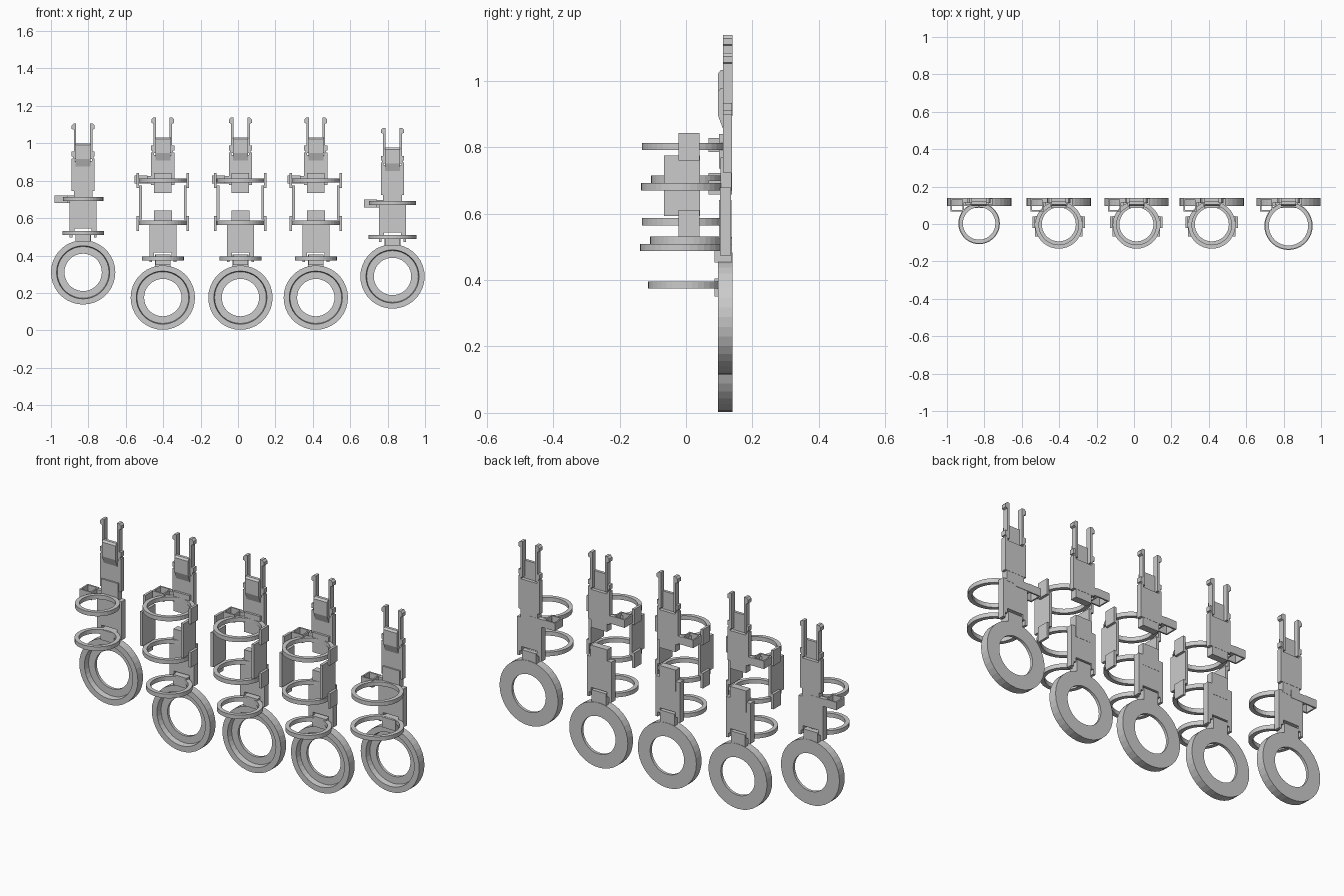
import bpy, bmesh, math
from mathutils import Vector

if "Cube" in bpy.data.objects:
    bpy.data.objects.remove(bpy.data.objects["Cube"])

def finish(name, bm):
    bmesh.ops.recalc_face_normals(bm, faces=bm.faces)
    me = bpy.data.meshes.new(name)
    bm.to_mesh(me)
    bm.free()
    ob = bpy.data.objects.new(name, me)
    bpy.context.collection.objects.link(ob)
    return ob

def box(name, x0, x1, y0, y1, z0, z1):
    bm = bmesh.new()
    bmesh.ops.create_cube(bm, size=1)
    for v in bm.verts:
        v.co = Vector(((x0 + x1) / 2 + v.co.x * (x1 - x0),
                       (y0 + y1) / 2 + v.co.y * (y1 - y0),
                       (z0 + z1) / 2 + v.co.z * (z1 - z0)))
    return finish(name, bm)

def extrude(name, pts, axis_vec, place):
    # flat outline pushed along a vector
    bm = bmesh.new()
    f = bm.faces.new([bm.verts.new(place(*p)) for p in pts])
    g = bmesh.ops.extrude_face_region(bm, geom=[f])
    for v in [e for e in g["geom"] if isinstance(e, bmesh.types.BMVert)]:
        v.co += Vector(axis_vec)
    return finish(name, bm)

def revolve(name, profile, place, n=36):
    # closed (radius, height) profile turned around an axis
    bm = bmesh.new()
    loops = []
    for i in range(n):
        a = 2 * math.pi * i / n
        loops.append([bm.verts.new(place(r * math.cos(a), r * math.sin(a), h)) for r, h in profile])
    k = len(profile)
    for i in range(n):
        A, B = loops[i], loops[(i + 1) % n]
        for j in range(k):
            bm.faces.new((A[j], A[(j + 1) % k], B[(j + 1) % k], B[j]))
    return finish(name, bm)

def base_ring(x, z):
    prof = [(0.10, 0.14), (0.172, 0.14), (0.172, 0.096), (0.142, 0.096), (0.138, 0.125), (0.10, 0.125)]
    revolve("base_ring", prof, lambda a, b, h: (x + a, h, z + b))

def band(x, y, z, r):
    prof = [(r - 0.021, -0.011), (r, -0.011), (r, 0.011), (r - 0.021, 0.011)]
    revolve("finger_band", prof, lambda a, b, h: (x + a, y + b, z + h))

def fork(x, top):
    # notched plate, catch block and two hooked prongs
    t = top
    half = [(0.062, t - 0.36), (0.062, t - 0.185), (0.055, t - 0.185), (0.055, t - 0.175),
            (0.062, t - 0.175), (0.062, t - 0.15), (0.047, t - 0.15), (0.047, t - 0.20)]
    pts = half + [(-a, b) for a, b in reversed(half)]
    extrude("fork_plate", pts, (0, 0.026, 0), lambda a, b: (x + a, 0.112, b))
    side = [(0.097, t - 0.19), (0.097, t - 0.115), (0.105, t - 0.105), (0.12, t - 0.105), (0.12, t - 0.23), (0.112, t - 0.23)]
    extrude("catch_block", side, (0.08, 0, 0), lambda a, b: (x - 0.04, a, b))
    for s in (-1, 1):
        prong = [(0.037, t - 0.19), (0.05, t - 0.19), (0.05, t - 0.032), (0.061, t - 0.028),
                 (0.061, t - 0.01), (0.052, t), (0.037, t)]
        extrude("fork_prong", prong, (0, 0.028, 0), lambda a, b: (x + s * a, 0.112, b))

def cord_guide(x, z):
    # side arm ending in an open rectangular loop
    box("guide_arm", x - 0.09, x, 0.115, 0.138, z - 0.02, z + 0.02)
    l, r, b, f, w = x - 0.152, x - 0.082, 0.138, 0.068, 0.008
    z0, z1 = z - 0.02, z + 0.022
    box("guide_wall", l, r, b - w, b, z0, z1)
    box("guide_wall", l, r, f, f + w, z0, z1)
    box("guide_wall", l, l + w, f + w, b - w, z0, z1)
    box("guide_wall", r - w, r, f + w, b - w, z0, z1)

def stem(x, ring_z, top):
    box("stem", x - 0.042, x + 0.042, 0.112, 0.138, ring_z + 0.155, top)
    box("stem_catch", x - 0.04, x + 0.04, 0.086, 0.12, top - 0.055, top)

def lower_plate(x, z0, z1):
    # plate with a slot at the bottom around the stem
    half = [(0.072, z1), (0.072, z0), (0.058, z0), (0.058, z0 + 0.025), (0.046, z0 + 0.025), (0.046, z0 + 0.05)]
    pts = half + [(-a, b) for a, b in reversed(half)]
    extrude("lower_plate", pts, (0, 0.034, 0), lambda a, b: (x + a, 0.102, b))

def long_finger(x):
    base_ring(x, 0.175)
    stem(x, 0.175, 0.405)
    lower_plate(x, 0.365, 0.58)
    box("lower_hinge", x - 0.048, x + 0.048, 0.1, 0.137, 0.525, 0.64)
    box("upper_hinge", x - 0.047, x + 0.047, 0.1, 0.137, 0.735, 0.84)
    fork(x, 1.137)
    band(x, -0.002, 0.385, 0.112)
    band(x, -0.005, 0.575, 0.127)
    band(x, -0.005, 0.802, 0.127)
    cord_guide(x, 0.805)
    # side pads clipped between the two bands
    for s in (-1, 1):
        def slab(name, a, b, y0, y1, z0, z1):
            box(name, min(x + s * a, x + s * b), max(x + s * a, x + s * b), y0, y1, z0, z1)
        slab("side_pad", 0.112, 0.127, -0.066, 0.042, 0.593, 0.775)
        for z0, z1 in ((0.53, 0.61), (0.76, 0.842)):
            slab("pad_clip", 0.127, 0.14, -0.022, 0.04, z0, z1)

def short_finger(x, dz, y, r, top):
    base_ring(x, 0.31 + dz)
    stem(x, 0.31 + dz, 0.53 + dz)
    lower_plate(x, 0.495 + dz, 0.70 + dz)
    box("neck_plate", x - 0.05, x + 0.05, 0.104, 0.137, 0.69 + dz, 0.79 + dz)
    fork(x, top)
    band(x, y, 0.52 + dz, r + 0.003)
    band(x, y, 0.703 + dz, r)
    cord_guide(x, 0.70 + dz)

for cx in (-0.402, 0.013, 0.416):
    long_finger(cx)
short_finger(-0.828, 0.0, 0.003, 0.108, 1.105)
short_finger(0.826, -0.022, -0.01, 0.126, 1.083)
